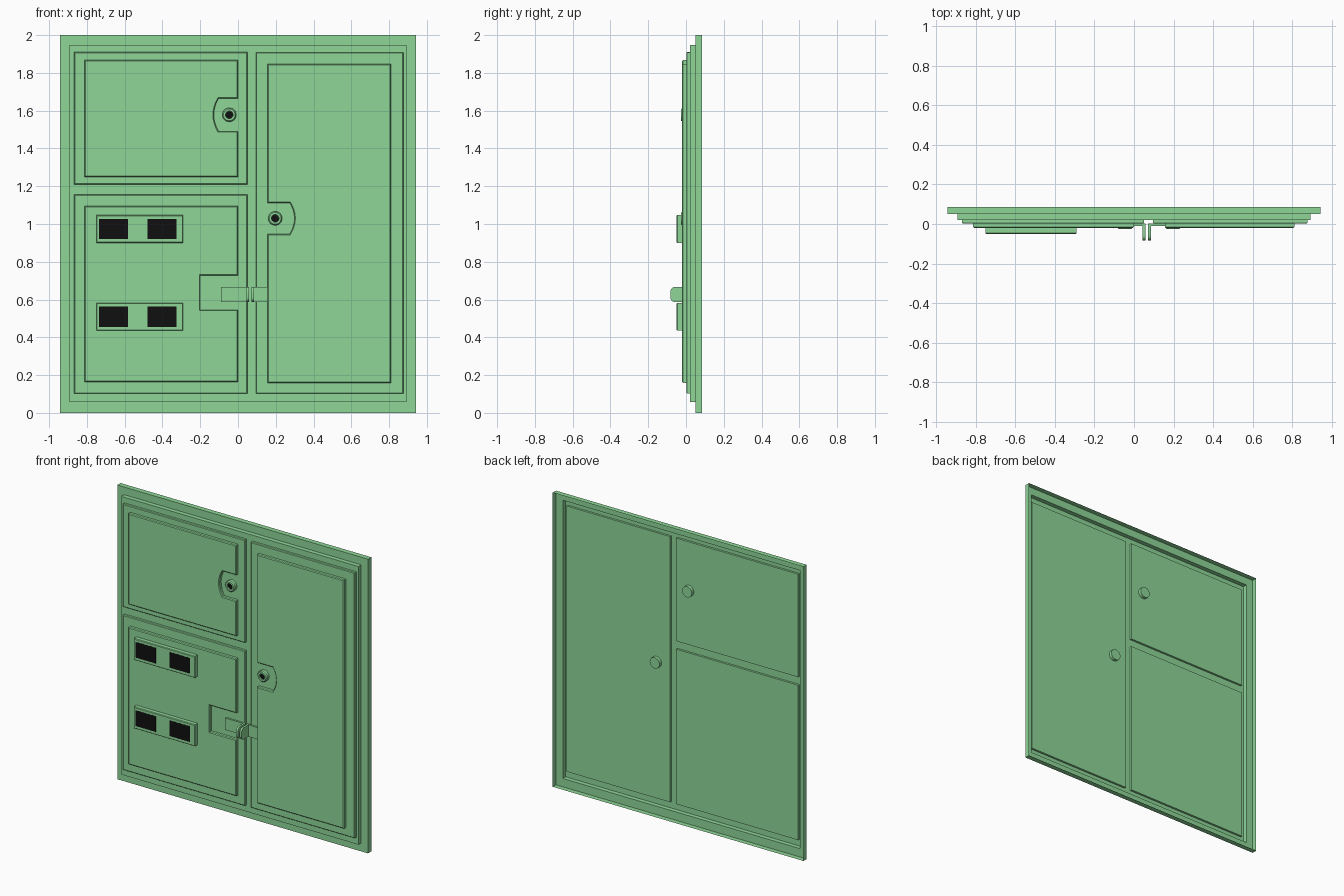
import bpy, bmesh, math
from mathutils import Vector, Matrix

if "Cube" in bpy.data.objects:
    bpy.data.objects.remove(bpy.data.objects["Cube"])


def material(name, color):
    m = bpy.data.materials.new(name)
    m.diffuse_color = color
    m.use_nodes = True
    m.node_tree.nodes["Principled BSDF"].inputs["Base Color"].default_value = m.diffuse_color
    return m


GREEN = material("green_paint", (0.27, 0.67, 0.31, 1))
BLACK = material("black", (0.005, 0.005, 0.005, 1))


def finish(bm, name, mat, smooth=False):
    me = bpy.data.meshes.new(name)
    bm.to_mesh(me)
    bm.free()
    ob = bpy.data.objects.new(name, me)
    bpy.context.collection.objects.link(ob)
    me.materials.append(mat)
    if smooth:
        bpy.ops.object.select_all(action='DESELECT')
        bpy.context.view_layer.objects.active = ob
        ob.select_set(True)
        bpy.ops.object.shade_smooth_by_angle(angle=math.radians(35))
    return ob


def rect(x0, x1, z0, z1):
    return [(x0, z0), (x1, z0), (x1, z1), (x0, z1)]


def slab(name, outline, y_front, y_back, bevel=0.0, mat=GREEN):
    """Extrude an x/z outline along y, optionally chamfering its front rim."""
    bm = bmesh.new()
    face = bm.faces.new([bm.verts.new((x, y_front, z)) for x, z in outline])
    ext = bmesh.ops.extrude_face_region(bm, geom=[face], use_keep_orig=True)
    for v in ext['geom']:
        if isinstance(v, bmesh.types.BMVert):
            v.co.y = y_back
    bmesh.ops.recalc_face_normals(bm, faces=bm.faces)
    if bevel:
        rim = [e for e in bm.edges if all(abs(v.co.y - y_front) < 1e-6 for v in e.verts)]
        bmesh.ops.bevel(bm, geom=rim, offset=bevel, segments=1, affect='EDGES')
    return finish(bm, name, mat)


# Stepped frame: an open-backed pressed sheet
bm = bmesh.new()
loops = []
for x, z0, z1, y in [(.943, 0, 2, .085), (.943, 0, 2, .05),
                     (.892, .057, 1.948, .05), (.892, .057, 1.948, .02)]:
    loops.append([bm.verts.new((px, y, pz)) for px, pz in rect(-x, x, z0, z1)])
for a, b in zip(loops, loops[1:]):
    for i in range(4):
        j = (i + 1) % 4
        bm.faces.new((a[i], a[j], b[j], b[i]))
bm.faces.new(loops[-1])
finish(bm, "frame", GREEN)

# Door leaves, showing on both sides of the frame sheet
for name, r in [("upper_left_door", (-.868, .05, 1.21, 1.91)),
                ("lower_left_door", (-.868, .05, .102, 1.155)),
                ("right_door", (.095, .876, .102, 1.908))]:
    slab(name, rect(*r), .002, .034, .004)


def notch_arc(x_edge, z_mid, half, shoulder, bulge, sign):
    """Rounded notch outline running upward, reaching in from a panel edge."""
    pts = [(x_edge, z_mid - half)]
    for i in range(9):
        t = -1 + i / 4
        pts.append((x_edge + sign * (shoulder + bulge * (1 - t * t)), z_mid + half * t))
    return pts + [(x_edge, z_mid + half)]


# Raised panels with cut-outs for the locks and latch
slab("upper_left_panel", [(-.812, 1.25), (0, 1.25)]
     + notch_arc(0, 1.578, .087, .103, .025, -1)
     + [(0, 1.868), (-.812, 1.868)], -.02, .004, .005)
slab("lower_left_panel", [(-.812, .163), (0, .163), (0, .546), (-.2, .546),
                          (-.2, .727), (0, .727), (0, 1.095), (-.812, 1.095)],
     -.02, .004, .005)
slab("right_panel", [(.156, 1.848), (.156, 1.03 + .082)]
     + notch_arc(.156, 1.03, .082, .118, .025, 1)[::-1][1:]
     + [(.156, .158), (.81, .158), (.81, 1.848)], -.02, .004, .005)

# Vent boxes with dark openings
for tag, z in [("upper", .90), ("lower", .435)]:
    slab(tag + "_vent", rect(-.75, -.29, z, z + .147), -.05, -.019, .004)
    for i, x in enumerate((-.737, -.48)):
        slab(f"{tag}_vent_opening_{i}", rect(x, x + .154, z + .021, z + .127),
             -.051, -.045, mat=BLACK)

# Lock barrels passing through the doors, with dark keyholes
PROFILE = [(0, .056), (.037, .056), (.037, -.019), (.031, -.026),
           (.02, -.026), (.02, -.012), (0, -.012)]
for tag, x, z in [("upper_left", -.046, 1.578), ("right", .197, 1.03)]:
    bm = bmesh.new()
    vs = [bm.verts.new((x + r, y, z)) for r, y in PROFILE]
    edges = [bm.edges.new(p) for p in zip(vs, vs[1:])]
    bmesh.ops.spin(bm, geom=vs + edges, cent=(x, 0, z), axis=(0, 1, 0),
                   angle=math.tau, steps=24)
    bmesh.ops.remove_doubles(bm, verts=bm.verts, dist=1e-5)
    bmesh.ops.recalc_face_normals(bm, faces=bm.faces)
    finish(bm, tag + "_lock", GREEN, True)
    hole = [(x + .0195 * math.cos(math.tau * i / 24),
             z + .0195 * math.sin(math.tau * i / 24)) for i in range(24)]
    slab(tag + "_keyhole", hole, -.015, -.011, mat=BLACK)


# Hasp: two flat straps, each with an upright rounded ear
def ear(name, x0, x1):
    z0, z1, tip, r = .587, .667, -.083, .025
    pts = [(.002, z0)]
    for zc, start in ((z0 + r, -90), (z1 - r, -180)):
        for i in range(6):
            a = math.radians(start - 18 * i)
            pts.append((tip + r + r * math.cos(a), zc + r * math.sin(a)))
    if pts[-1][1] < z1 - 1e-4:
        pts.append((tip + r, z1))
    pts.append((.002, z1))
    bm = bmesh.new()
    face = bm.faces.new([bm.verts.new((x0, y, z)) for y, z in pts])
    ext = bmesh.ops.extrude_face_region(bm, geom=[face], use_keep_orig=True)
    for v in ext['geom']:
        if isinstance(v, bmesh.types.BMVert):
            v.co.x = x1
    bmesh.ops.recalc_face_normals(bm, faces=bm.faces)
    finish(bm, name, GREEN, True)


slab("left_hasp_strap", rect(-.09, .058, .587, .667), -.01, .003)
slab("right_hasp_strap", rect(.071, .157, .587, .667), -.01, .003)
ear("left_hasp_ear", .044, .058)
ear("right_hasp_ear", .071, .085)
